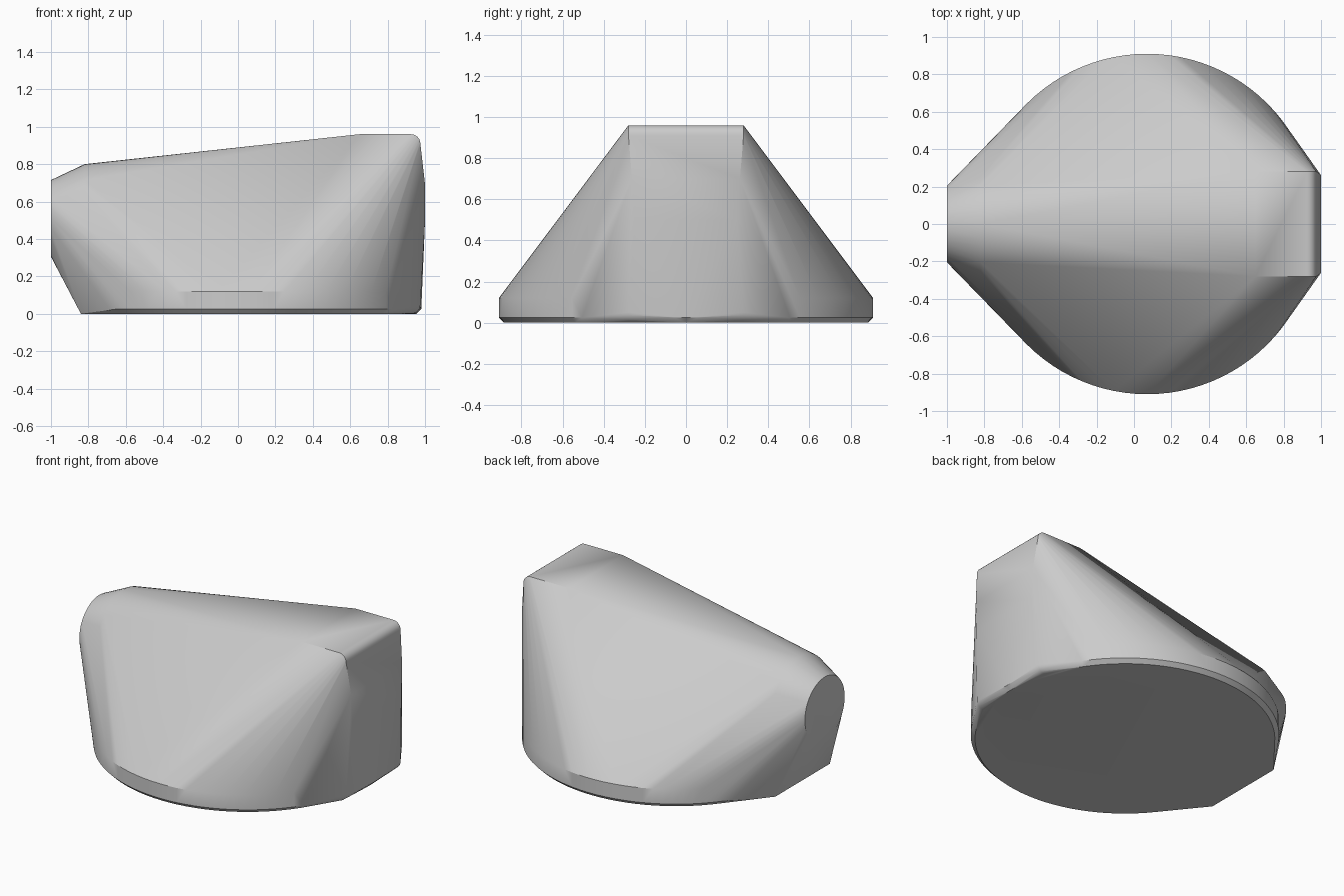
import bpy, bmesh, math
from mathutils import Vector

old = bpy.data.objects.get("Cube")
if old:
    bpy.data.objects.remove(old, do_unlink=True)

grey = bpy.data.materials.new("light grey")
grey.use_nodes = True
colour = (0.6, 0.6, 0.6, 1)
grey.diffuse_color = colour
grey.node_tree.nodes["Principled BSDF"].inputs["Base Color"].default_value = colour

points = []


def ring(centre, radius, axis, count):
    """Add a circle of points around the z or x axis."""
    for i in range(count):
        a = 2 * math.pi * i / count
        u, v = radius * math.cos(a), radius * math.sin(a)
        offset = (u, v, 0) if axis == "z" else (0, u, v)
        points.append(Vector(centre) + Vector(offset))


def pair(x, y, z):
    """Add a point and its mirror image across y."""
    points.extend((Vector((x, y, z)), Vector((x, -y, z))))


# Round base with a small bevel underneath
for z, radius in ((0, 0.885), (0.025, 0.91), (0.12, 0.91)):
    ring((0.07, 0, z), radius, "z", 96)

# Round nose with a bevelled end
for x, radius in ((-1, 0.205), (-0.82, 0.29)):
    ring((x, 0, 0.51), radius, "x", 48)

# Straight lower edge under the nose
pair(-0.84, 0.28, 0)

# Flat top and the rounded edges of the end block
pair(0.65, 0.28, 0.96)
fillet = 0.05
for i in range(7):
    a = math.pi / 2 * i / 6
    x = 0.925 + fillet * math.sin(a)
    pair(x, 0.28, 0.91 + fillet * math.cos(a))
    pair(x, 0.28, 0.05 - fillet * math.cos(a))

# Slight bulge of the end face
pair(1.0, 0.25, 0.5)
pair(0.999, 0.262, 0.7)

# Wrap all parts in one convex body
bm = bmesh.new()
for p in points:
    bm.verts.new(p)
hull = bmesh.ops.convex_hull(bm, input=bm.verts[:])
loose = {g for g in hull["geom_interior"] + hull["geom_unused"]
         if isinstance(g, bmesh.types.BMVert)}
bmesh.ops.delete(bm, geom=list(loose), context="VERTS")
bmesh.ops.dissolve_limit(bm, angle_limit=math.radians(0.2),
                         verts=bm.verts[:], edges=bm.edges[:])
bmesh.ops.recalc_face_normals(bm, faces=bm.faces[:])
mesh = bpy.data.meshes.new("wedge_body")
bm.to_mesh(mesh)
bm.free()
mesh.materials.append(grey)

body = bpy.data.objects.new("wedge_body", mesh)
bpy.context.collection.objects.link(body)
bpy.ops.object.select_all(action="DESELECT")
body.select_set(True)
bpy.context.view_layer.objects.active = body
bpy.ops.object.shade_smooth_by_angle(angle=math.radians(30))
